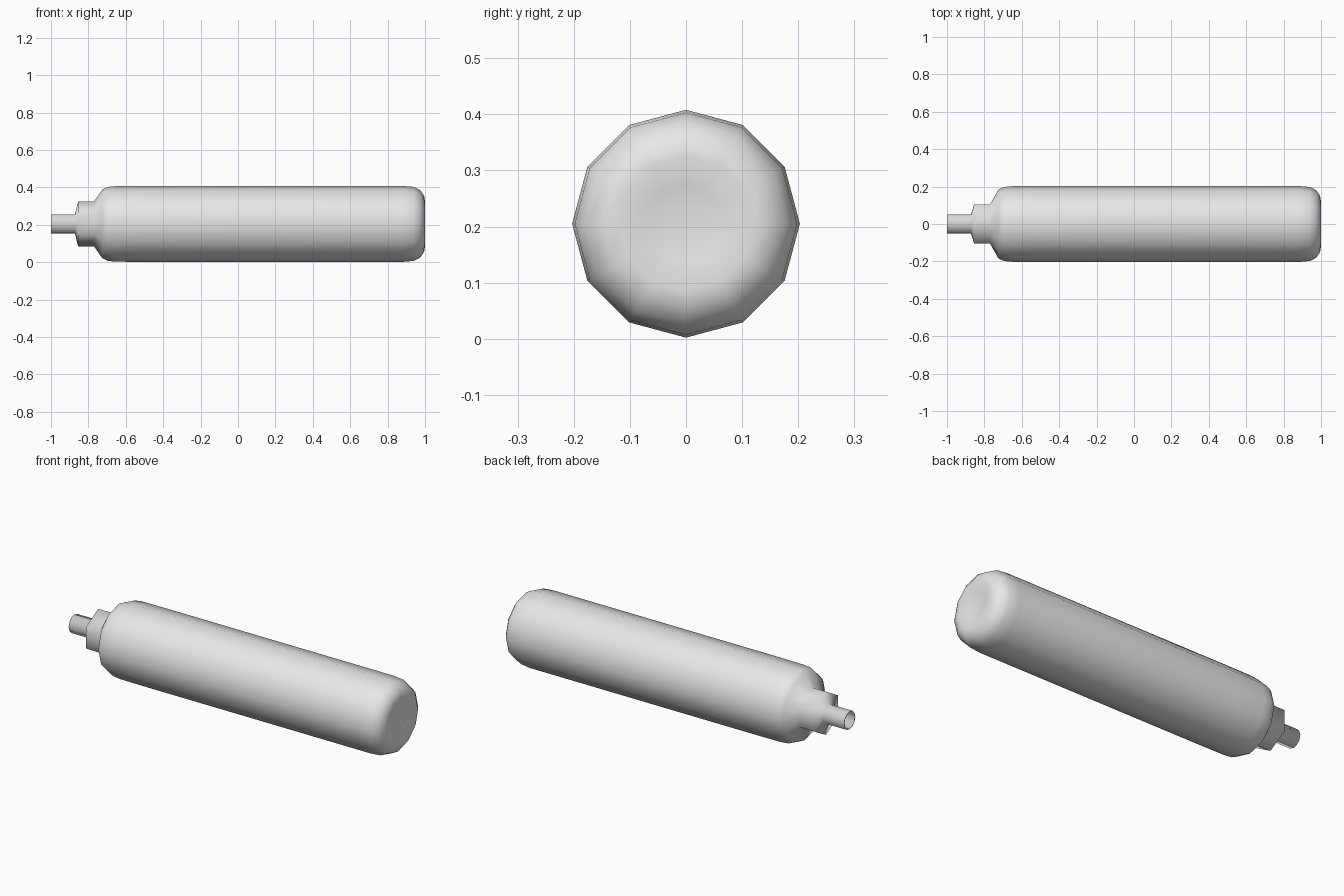
import bpy
import bmesh
from math import sin, cos, radians, pi

old = bpy.data.objects.get("Cube")
if old:
    bpy.data.objects.remove(old, do_unlink=True)

SIDES = 12
AXIS_Z = 0.205

metal = bpy.data.materials.new("light_grey_metal")
metal.use_nodes = True
grey = (0.8, 0.8, 0.8, 1)
metal.diffuse_color = grey
metal.node_tree.nodes["Principled BSDF"].inputs["Base Color"].default_value = grey


def lathe(name, profile, cap_start=False, cap_end=False):
    """Loft rings (x, radius, is_hexagon) along the x axis."""
    bm = bmesh.new()
    rings = []
    for x, r, is_hex in profile:
        ring = []
        for i in range(SIDES):
            a = 2 * pi * i / SIDES
            # odd points fall on the middle of the hexagon's flats
            rr = r * cos(radians(30)) if is_hex and i % 2 else r
            ring.append(bm.verts.new((x, rr * sin(a), AXIS_Z + rr * cos(a))))
        rings.append(ring)
    for a, b in zip(rings, rings[1:]):
        for i in range(SIDES):
            j = (i + 1) % SIDES
            bm.faces.new((a[i], a[j], b[j], b[i]))
    if cap_start:
        bm.faces.new(rings[0])
    if cap_end:
        bm.faces.new(rings[-1])
    bmesh.ops.recalc_face_normals(bm, faces=bm.faces)
    for f in bm.faces:
        f.smooth = True
    mesh = bpy.data.meshes.new(name)
    bm.to_mesh(mesh)
    bm.free()
    mesh.materials.append(metal)
    obj = bpy.data.objects.new(name, mesh)
    bpy.context.collection.objects.link(obj)
    return obj


# Hollow outlet tube, hexagonal collar, shoulder, long body and dished base
lathe("cylinder_body", [
    (-0.89, 0.042, False),
    (-1.0, 0.044, False),
    (-1.0, 0.05, False),
    (-0.872, 0.05, False),
    (-0.855, 0.12, True),
    (-0.77, 0.12, True),
    (-0.725, 0.184, False),
    (-0.695, 0.198, False),
    (-0.65, 0.202, False),
    (-0.5, 0.203, False),
    (0.88, 0.203, False),
    (0.94, 0.198, False),
    (0.975, 0.18, False),
    (0.995, 0.15, False),
    (1.0, 0.12, False),
    (0.99, 0.07, False),
    (0.986, 0.03, False),
], cap_start=True, cap_end=True)
